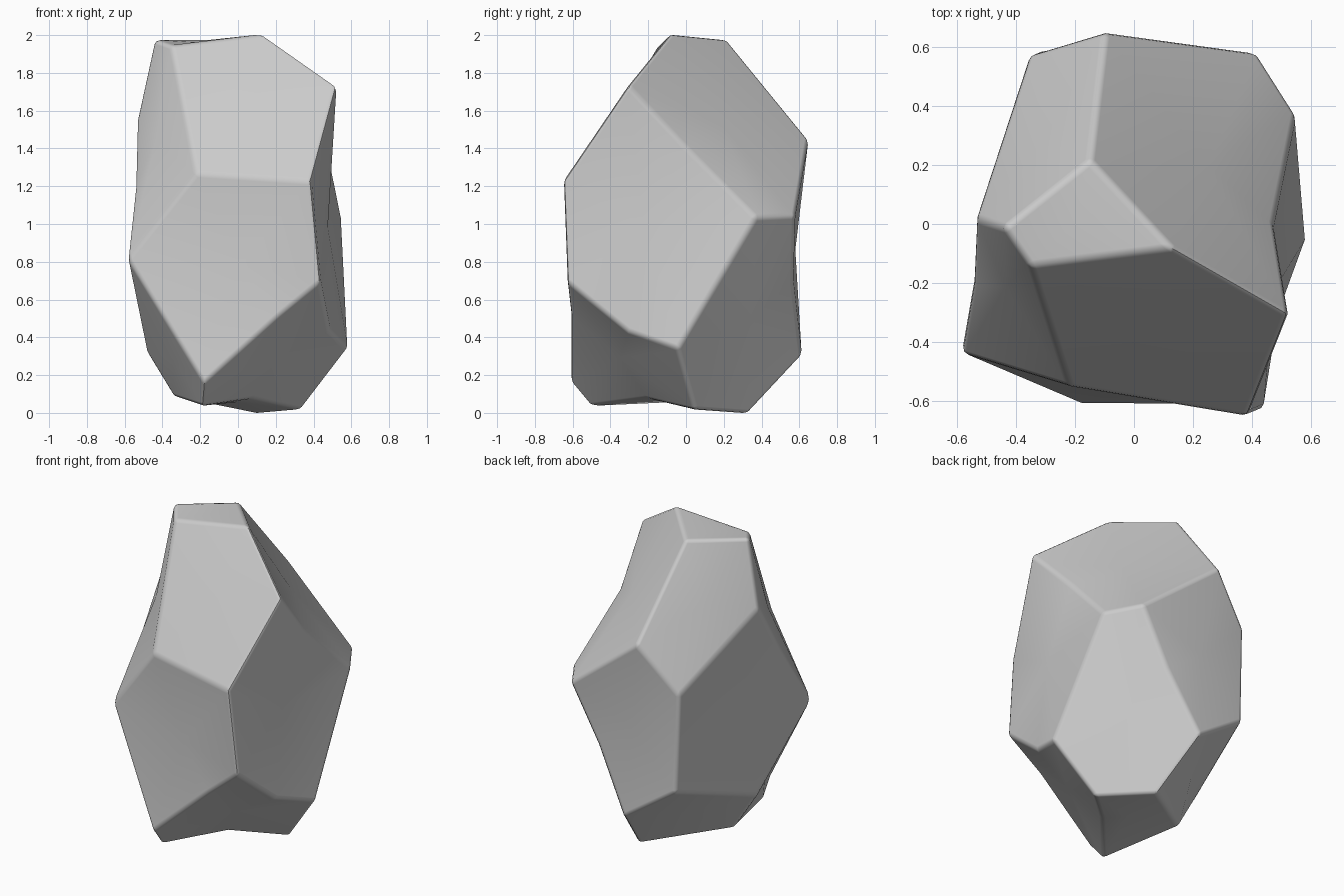
import bpy
import bmesh
from mathutils import Vector

# Remove the default object
default = bpy.data.objects.get("Cube")
if default:
    bpy.data.objects.remove(default, do_unlink=True)


def make_material(name, colour):
    material = bpy.data.materials.new(name)
    material.use_nodes = True
    material.diffuse_color = colour
    for node in material.node_tree.nodes:
        if node.type == 'BSDF_PRINCIPLED':
            node.inputs["Base Color"].default_value = colour
            node.inputs["Roughness"].default_value = 0.9
    return material


# Corners of the boulder, from the crown down to the base;
# capitals are extra corners where an edge bends
corners = dict(
    a=(-.35, -.14, 1.94), b=(.13, -.08, 2), c=(-.15, .22, 1.97), d=(-.44, -.01, 1.97),
    e=(.515, -.3, 1.73), f=(.38, -.64, 1.23), g=(-.22, -.54, 1.27),
    h=(-.58, -.43, .82), i=(-.53, .02, 1.56), j=(-.35, .57, 1.16),
    k=(-.1, .645, 1.45), l=(.41, .575, 1.05), m=(.54, .37, 1.04),
    n=(.575, -.04, .35), o=(.43, -.62, .7), p=(-.18, -.6, .17),
    q=(-.19, -.5, .05), r=(-.34, 0, .1), s=(-.48, -.03, .33),
    t=(-.33, .58, .54), u=(.01, .61, .31), v=(.1, .33, .01), w=(.33, .05, .03),
    A=(.465, .0, 1.41), B=(.48, -.3, .44), C=(.07, -.2, .09),
    D=(.22, .565, .7), F=(.21, -.6, .52), G=(-.54, -.2, 1.19),
)

# Broad chipped facets, each one a loop of corners
facets = {
    "crown": "abcd",
    "upper front": "abefg",
    "front left shoulder": "daghGi",
    "lower front": "gfoFph",
    "right side": "efoBnmA",
    "right back shoulder": "beAmlkc",
    "left back shoulder": "ckjid",
    "left side": "ijtshG",
    "back": "klDutj",
    "right back undercut": "mnwvuDl",
    "left undercut": "hpqrs",
    "back undercut": "tuvrs",
    "base": "vwCqr",
    "front undercut": "oFpqCwnB",
}

bm = bmesh.new()
points = {key: bm.verts.new(co) for key, co in corners.items()}
for loop in facets.values():
    bm.faces.new([points[key] for key in loop])
bmesh.ops.recalc_face_normals(bm, faces=bm.faces[:])

# Slightly hollow facets with worn, rounded ridges
ridges = bm.edges[:]
bmesh.ops.poke(bm, faces=bm.faces[:], offset=-0.015, center_mode='MEAN')
bmesh.ops.bevel(bm, geom=ridges, offset=0.022, offset_type='OFFSET',
                segments=2, profile=0.5, affect='EDGES', clamp_overlap=True)


# Stand the boulder on the ground, centred, at full height
def bounds(axis):
    values = [vert.co[axis] for vert in bm.verts]
    return min(values), max(values)


spans = [bounds(axis) for axis in range(3)]
centre = Vector([(low + high) / 2 for low, high in spans])
scale = 2 / (spans[2][1] - spans[2][0])
for vert in bm.verts:
    vert.co = (vert.co - centre) * scale + Vector((0, 0, 1))

mesh = bpy.data.meshes.new("boulder")
bm.to_mesh(mesh)
bm.free()
mesh.materials.append(make_material("stone grey", (0.6, 0.6, 0.6, 1)))

boulder = bpy.data.objects.new("boulder", mesh)
bpy.context.collection.objects.link(boulder)

# Smooth shading that keeps the facets broad and flat
bpy.ops.object.select_all(action='DESELECT')
boulder.select_set(True)
bpy.context.view_layer.objects.active = boulder
bpy.ops.object.shade_smooth_by_angle(angle=0.7)
weighted = boulder.modifiers.new("facet normals", 'WEIGHTED_NORMAL')
weighted.keep_sharp = True
